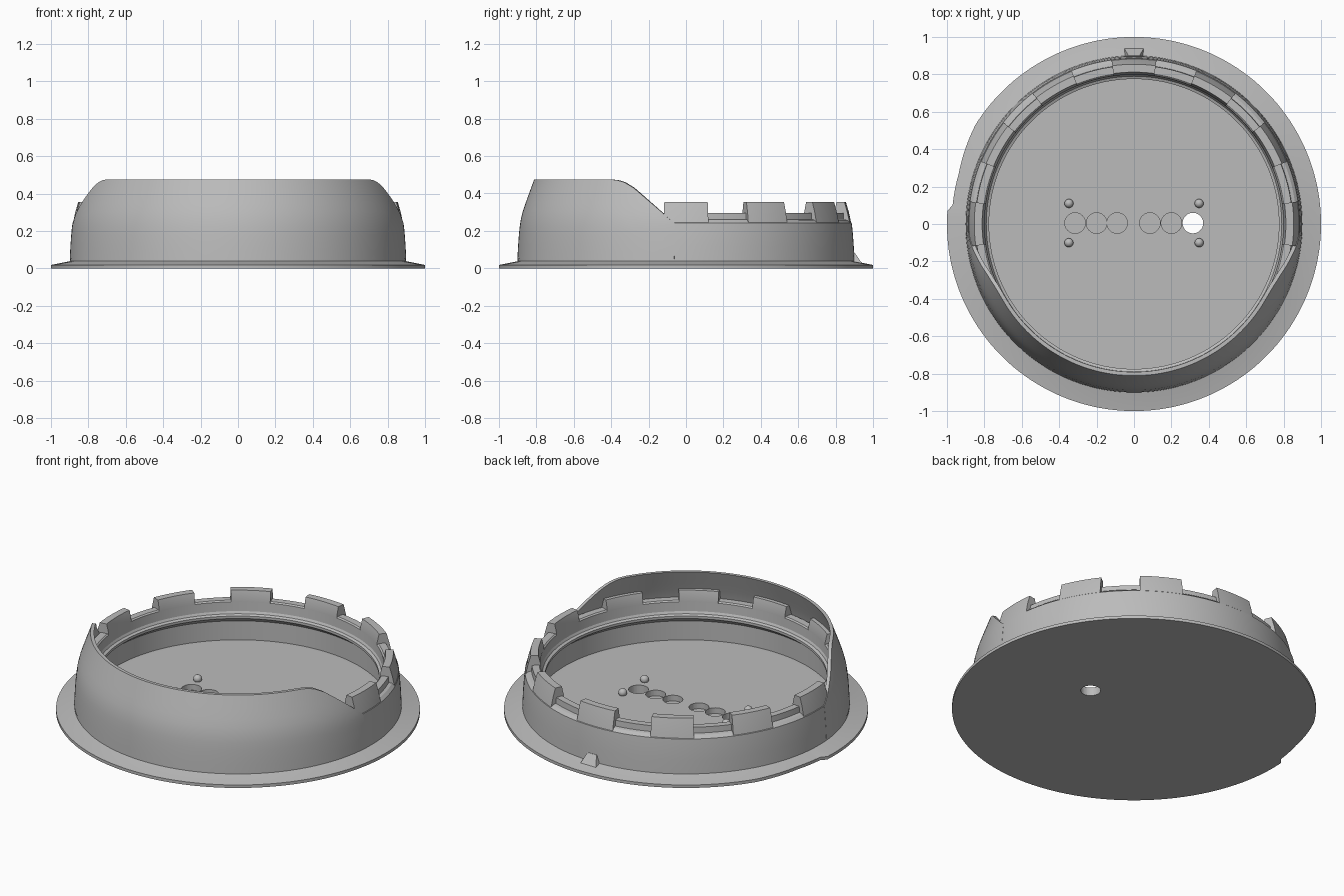
import bpy, bmesh
from math import sin, cos, pi, radians, degrees, atan2

if "Cube" in bpy.data.objects:
    bpy.data.objects.remove(bpy.data.objects["Cube"])

grey = bpy.data.materials.new("plain_grey")
grey.use_nodes = True
grey.diffuse_color = (0.5, 0.5, 0.5, 1)
grey.node_tree.nodes["Principled BSDF"].inputs["Base Color"].default_value = (0.5, 0.5, 0.5, 1)


def finish(bm, name, smooth=True):
    """Turn a bmesh into a shaded, coloured object."""
    bmesh.ops.recalc_face_normals(bm, faces=bm.faces)
    mesh = bpy.data.meshes.new(name)
    bm.to_mesh(mesh)
    bm.free()
    mesh.materials.append(grey)
    obj = bpy.data.objects.new(name, mesh)
    bpy.context.collection.objects.link(obj)
    bpy.ops.object.select_all(action='DESELECT')
    obj.select_set(True)
    bpy.context.view_layer.objects.active = obj
    if smooth:
        bpy.ops.object.shade_smooth_by_angle(angle=radians(25))
    return obj


def sweep(name, section, start, end, steps, solid_axis=False):
    """Sweep a (radius, height) section about z, angles in degrees."""
    bm = bmesh.new()
    full = end - start == 360
    count = steps if full else steps + 1
    rows = []
    for i in range(count):
        a = radians(start + (end - start) * i / steps)
        rows.append([bm.verts.new((r * cos(a), r * sin(a), z)) for r, z in section(a)])
    n = len(rows[0])
    for i in range(steps):
        p, q = rows[i], rows[(i + 1) % count]
        for j in range(n - 1 if solid_axis else n):
            k = (j + 1) % n
            bm.faces.new((p[j], p[k], q[k], q[j]))
    if solid_axis:
        bm.faces.new([row[0] for row in rows])
        bm.faces.new([row[-1] for row in rows])
    elif not full:
        bm.faces.new(rows[0])
        bm.faces.new(rows[-1])
    return finish(bm, name)


def interpolate(points, x):
    """Piecewise linear lookup."""
    for (x0, y0), (x1, y1) in zip(points, points[1:]):
        if x <= x1:
            t = max(0, (x - x0) / (x1 - x0))
            return y0 + (y1 - y0) * t
    return points[-1][1]


OUTER = [(0.04, 0.9), (0.12, 0.896), (0.2, 0.89), (0.25, 0.884), (0.3, 0.872),
         (0.36, 0.852), (0.42, 0.83), (0.475, 0.81)]
CREST = [(-0.41, 0.475), (-0.37, 0.472), (-0.33, 0.46), (-0.28, 0.43),
         (-0.14, 0.31), (-0.1, 0.272), (-0.06, 0.243)]
FLOOR = 0.05

# Base plate: flanged disc with a shallow flat on one side
base = sweep("base_plate", lambda a: [(1, 0), (1, 0.018), (0.9, 0.038), (0.86, FLOOR), (0.8, FLOOR)],
             0, 360, 180, solid_axis=True)
for v in base.data.vertices:
    angle = degrees(atan2(v.co.y, v.co.x))
    if v.co.xy.length > 0.99 and 148 < angle < 175:
        k = 1 - 0.025 * min(1, (angle - 148) / 16)
        v.co.x *= k
        v.co.y *= k

# Row of round pockets, the last one drilled right through
for x in (-0.315, -0.2, -0.09, 0.085, 0.2, 0.315):
    bottom = -0.05 if x > 0.3 else 0.015
    bpy.ops.mesh.primitive_cylinder_add(vertices=40, radius=0.055, depth=0.2,
                                        location=(x, 0.005, bottom + 0.1))
    cutter = bpy.context.object
    cutter.hide_render = True
    bpy.context.view_layer.objects.active = base
    cut = base.modifiers.new("pocket", 'BOOLEAN')
    cut.operation = 'DIFFERENCE'
    cut.solver = 'EXACT'
    cut.object = cutter
    bpy.ops.object.modifier_apply(modifier=cut.name)
    bpy.data.objects.remove(cutter)

# Ring wall with a stepped rim and an undercut inner lip
WALL = [(0.9, 0.03), (0.896, 0.12), (0.89, 0.2), (0.885, 0.243), (0.868, 0.258),
        (0.85, 0.262), (0.848, 0.297), (0.808, 0.297), (0.8, 0.29), (0.797, 0.235),
        (0.79, 0.222), (0.775, 0.215), (0.775, 0.2), (0.82, 0.165), (0.82, 0.04)]
sweep("ring_wall", lambda a: WALL, 0, 360, 180)

# Twelve teeth around the rim
TOOTH = [(0.883, 0.24), (0.87, 0.3), (0.854, 0.355), (0.812, 0.355), (0.799, 0.3), (0.803, 0.25)]
for i in range(12):
    sweep(f"rim_tooth_{i + 1}", lambda a: TOOTH, 30 * i - 7.8, 30 * i + 7.8, 8)


# Raised front shield whose crest drops away at both sides
def shield_section(a):
    top = 0.4
    for _ in range(25):
        top = interpolate(CREST, interpolate(OUTER, top) * sin(a))
    levels = [0.05 + (top - 0.05) * i / 10 for i in range(11)]
    outside = [(interpolate(OUTER, z) + 0.001, z) for z in levels]
    inside = [(r - 0.02, z) for r, z in reversed(outside)]
    return outside + inside


sweep("front_shield", shield_section, 184, 356, 172)

# Small wedge key behind the wall
bm = bmesh.new()
bmesh.ops.create_cube(bm, size=1)
for v in bm.verts:
    high, back = v.co.z > 0, v.co.y > 0
    v.co.x *= 0.06 if high else 0.11
    v.co.y = (0.9 if high else 0.945) if back else 0.87
    v.co.z = 0.085 if high else 0.02
finish(bm, "wedge_key", smooth=False)

# Four round pins on the floor
for i, (x, y) in enumerate([(sx * 0.348, y) for sx in (-1, 1) for y in (-0.1, 0.11)]):
    bm = bmesh.new()
    bmesh.ops.create_uvsphere(bm, u_segments=20, v_segments=12, radius=0.024)
    bmesh.ops.translate(bm, verts=bm.verts, vec=(x, y, FLOOR + 0.012))
    finish(bm, f"floor_pin_{i + 1}")
